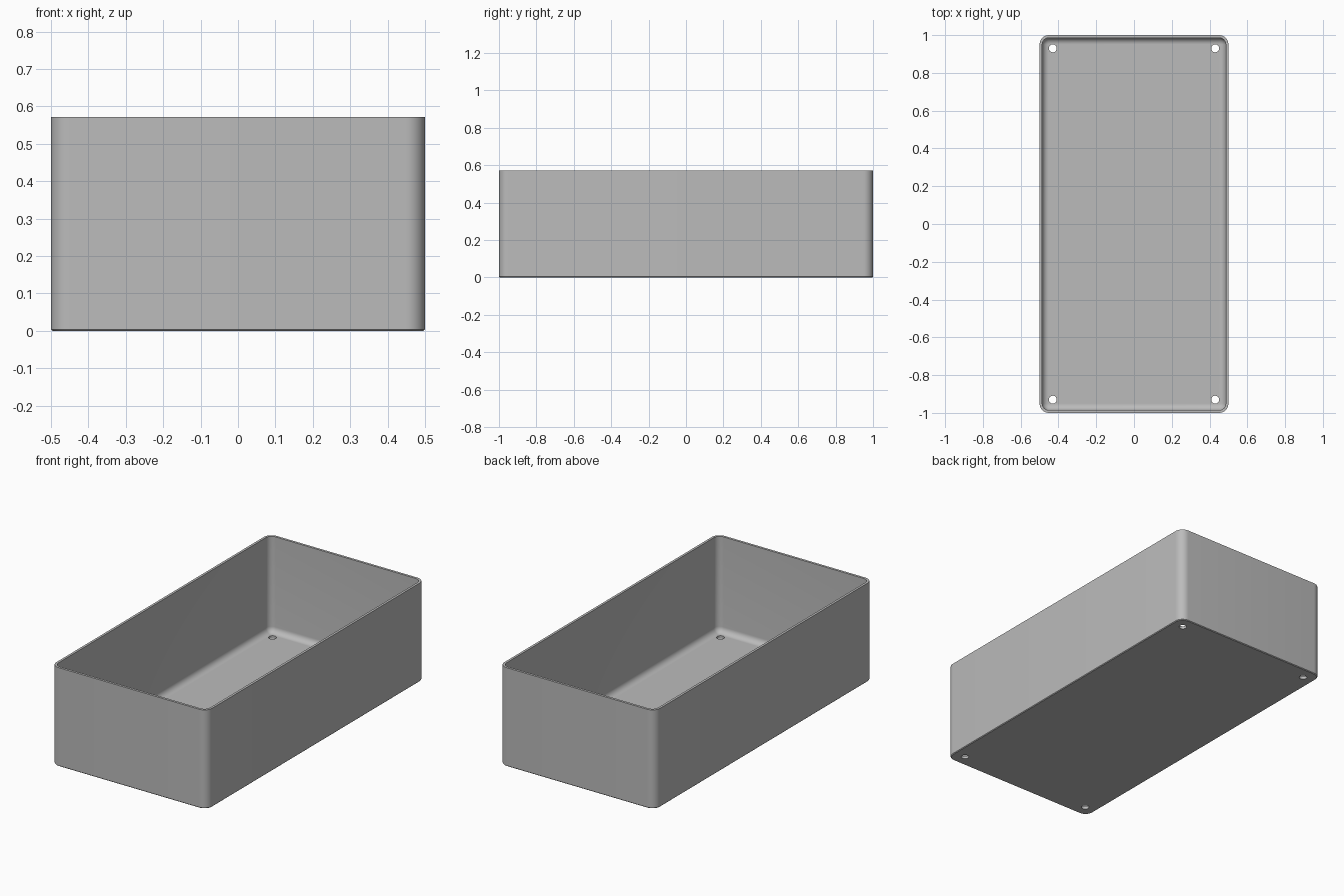
import bpy, bmesh, math

cube = bpy.data.objects.get("Cube")
if cube:
    bpy.data.objects.remove(cube, do_unlink=True)

HALF_X, HALF_Y, HEIGHT = 0.5, 1.0, 0.572
CORNER, WALL, FLOOR, FILLET = 0.05, 0.014, 0.016, 0.034
EDGE = 0.004
HOLE_X, HOLE_Y, HOLE_R = 0.43, 0.93, 0.021

grey = bpy.data.materials.new("plain grey")
grey.use_nodes = True
COLOUR = (0.5, 0.5, 0.5, 1)
grey.diffuse_color = COLOUR
grey.node_tree.nodes["Principled BSDF"].inputs["Base Color"].default_value = COLOUR


def rounded_loop(bm, inset, z, steps=10):
    """Ring of vertices around a rounded rectangle, moved inwards by inset."""
    ring = []
    cx, cy, r = HALF_X - CORNER, HALF_Y - CORNER, CORNER - inset
    for q, (sx, sy) in enumerate([(1, 1), (-1, 1), (-1, -1), (1, -1)]):
        for i in range(steps + 1):
            a = (q + i / steps) * math.pi / 2
            ring.append(bm.verts.new((sx * cx + r * math.cos(a),
                                      sy * cy + r * math.sin(a), z)))
    return ring


# Wall section as (inset, height): outside, rim, inside, floor fillet
section = [(EDGE, 0), (0, EDGE), (0, HEIGHT), (WALL, HEIGHT)]
for i in range(9):
    a = i / 8 * math.pi / 2
    section.append((WALL + FILLET * (1 - math.cos(a)),
                    FLOOR + FILLET * (1 - math.sin(a))))

bm = bmesh.new()
rings = [rounded_loop(bm, d, z) for d, z in section]
for low, high in zip(rings, rings[1:]):
    for i in range(len(low)):
        j = (i + 1) % len(low)
        bm.faces.new((low[i], low[j], high[j], high[i]))
bm.faces.new(rings[0][::-1])
bm.faces.new(rings[-1])
bmesh.ops.recalc_face_normals(bm, faces=bm.faces)
mesh = bpy.data.meshes.new("open_box")
bm.to_mesh(mesh)
bm.free()
mesh.materials.append(grey)
box = bpy.data.objects.new("open_box", mesh)
bpy.context.collection.objects.link(box)

# Screw holes through the floor corners
bm = bmesh.new()
for sx in (-1, 1):
    for sy in (-1, 1):
        made = bmesh.ops.create_cone(bm, cap_ends=True, segments=32,
                                     radius1=HOLE_R, radius2=HOLE_R, depth=0.2)
        bmesh.ops.translate(bm, verts=made["verts"], vec=(sx * HOLE_X, sy * HOLE_Y, 0))
cut_mesh = bpy.data.meshes.new("hole_cutter")
bm.to_mesh(cut_mesh)
bm.free()
cut_mesh.materials.append(grey)
cutter = bpy.data.objects.new("hole_cutter", cut_mesh)
bpy.context.collection.objects.link(cutter)

mod = box.modifiers.new("holes", 'BOOLEAN')
mod.operation = 'DIFFERENCE'
mod.solver = 'EXACT'
mod.object = cutter
bpy.ops.object.select_all(action='DESELECT')
box.select_set(True)
bpy.context.view_layer.objects.active = box
bpy.ops.object.modifier_apply(modifier=mod.name)
bpy.data.objects.remove(cutter, do_unlink=True)
bpy.ops.object.shade_smooth_by_angle(angle=math.radians(35))
